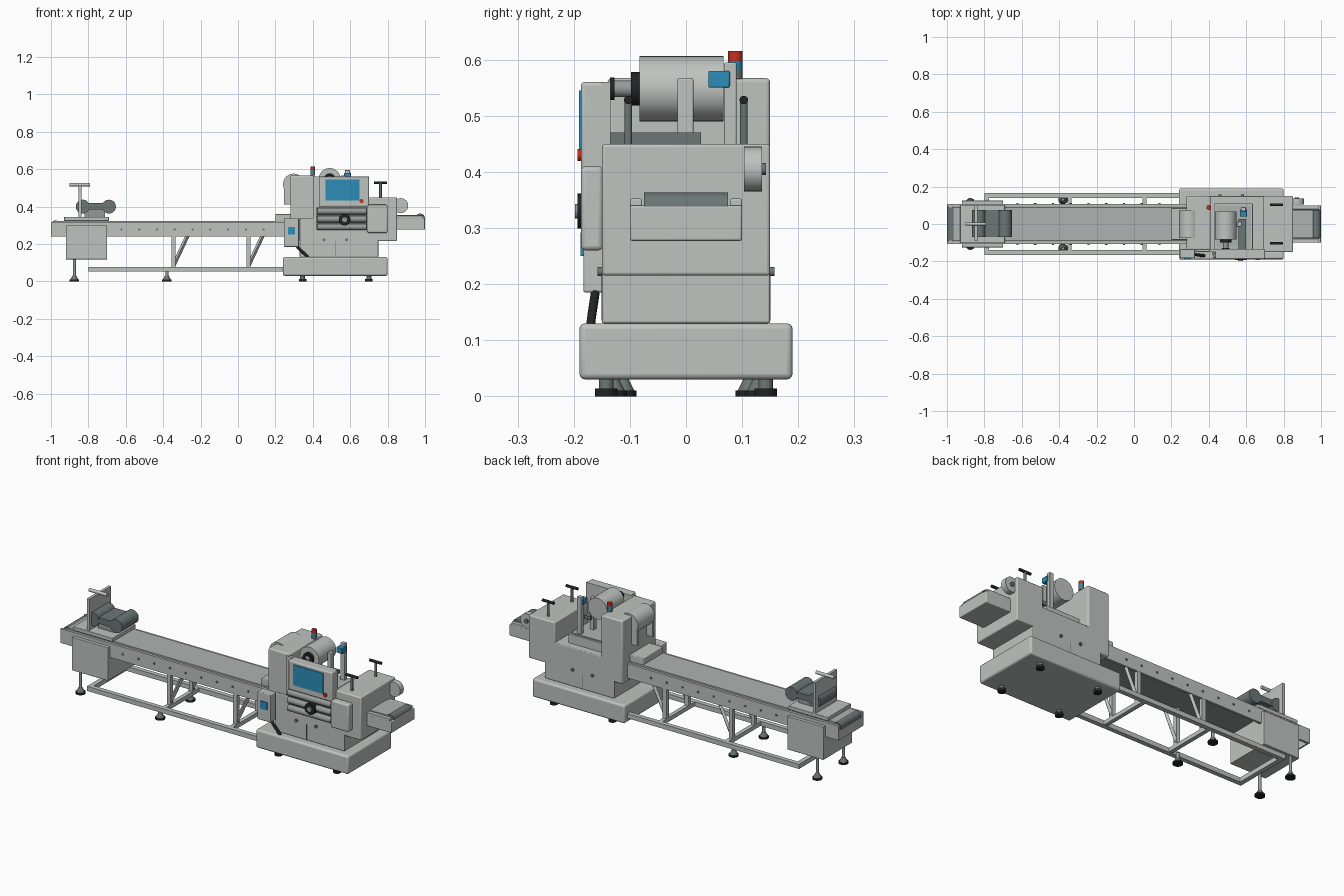
import bpy, math
from mathutils import Vector

cube = bpy.data.objects.get("Cube")
if cube:
    bpy.data.objects.remove(cube, do_unlink=True)


def material(name, r, g, b):
    m = bpy.data.materials.new(name)
    m.use_nodes = True
    m.diffuse_color = (r, g, b, 1)
    bsdf = next(n for n in m.node_tree.nodes if n.type == "BSDF_PRINCIPLED")
    bsdf.inputs["Base Color"].default_value = (r, g, b, 1)
    return m


LIGHT = material("light grey", .52, .55, .53)
BELT = material("belt grey", .42, .45, .44)
STEEL = material("steel grey", .30, .33, .32)
DARK = material("dark grey", .15, .18, .18)
BLACK = material("black", .015, .017, .018)
BLUE = material("blue", .025, .27, .48)
RED = material("red", .55, .03, .015)


def box(name, x, y, z, mat, bevel=0):
    """Box from (low, high) pairs on each axis."""
    bpy.ops.mesh.primitive_cube_add(size=1, location=[(a + b) / 2 for a, b in (x, y, z)])
    ob = bpy.context.object
    ob.name = name
    ob.scale = [b - a for a, b in (x, y, z)]
    bpy.ops.object.transform_apply(location=False, rotation=False, scale=True)
    ob.data.materials.append(mat)
    if bevel:
        mod = ob.modifiers.new("Bevel", "BEVEL")
        mod.width, mod.segments = bevel, 3
        bpy.ops.object.shade_smooth_by_angle(angle=math.radians(35))
    return ob


def rod(name, a, b, r, mat, r2=None, sides=32):
    """Cylinder or cone between two points."""
    a, b = Vector(a), Vector(b)
    bpy.ops.mesh.primitive_cone_add(vertices=sides, radius1=r, radius2=r if r2 is None else r2,
                                    depth=(b - a).length, location=(a + b) / 2)
    ob = bpy.context.object
    ob.name = name
    ob.rotation_euler = (b - a).to_track_quat("Z", "Y").to_euler()
    ob.data.materials.append(mat)
    bpy.ops.object.shade_smooth_by_angle(angle=math.radians(40))
    return ob


def both(y0, y1):
    """The same y range on the back and the front side."""
    return (("back", (y0, y1)), ("front", (-y1, -y0)))


# Cabinet base and body
box("machine_base", (.24, .80), (-.19, .19), (.03, .13), LIGHT, .01)
box("lower_body", (.33, .75), (-.15, .15), (.13, .34), LIGHT, .004)
box("infeed_tower", (.28, .41), (-.14, .15), (.22, .567), LIGHT, .008)
box("outfeed_housing", (.69, .85), (-.15, .15), (.215, .45), LIGHT, .006)
box("middle_tray", (.43, .635), (-.135, .11), (.33, .39), LIGHT, .003)
box("tray_top", (.44, .625), (-.125, .10), (.389, .395), BELT)
box("front_wall", (.40, .70), (-.15, -.135), (.22, .56), LIGHT)
box("infeed_cover", (.20, .30), (-.085, .085), (.32, .36), LIGHT, .004)
for side, s in (("back", 1), ("front", -1)):
    for x in (.46, .58):
        rod("body_knob_" + side, (x, s * .148, .222), (x, s * .158, .222), .008, DARK)
    box("body_seam_" + side, (.519, .522), sorted((s * .149, s * .151)), (.135, .215), DARK)

# Operator panel, sealing rollers and side boxes
box("operator_panel", (.435, .70), (-.187, -.135), (.40, .56), LIGHT, .006)
box("screen", (.468, .65), (-.191, -.186), (.433, .545), BLUE)
rod("panel_button", (.66, -.186, .43), (.66, -.193, .43), .011, RED)
box("roller_recess", (.42, .69), (-.165, -.148), (.275, .395), DARK)
for z in (.375, .333, .291):
    rod("front_roller", (.425, -.168, z), (.688, -.168, z), .017, STEEL)
rod("adjust_knob", (.57, -.16, .33), (.57, -.193, .33), .031, BLACK)
rod("adjust_knob_hub", (.57, -.19, .33), (.57, -.198, .33), .013, STEEL)
box("side_cover", (.69, .80), (-.187, -.148), (.26, .41), LIGHT, .008)
box("switch_box", (.245, .325), (-.183, -.135), (.185, .337), LIGHT, .004)
box("switch_plate", (.266, .306), (-.188, -.182), (.25, .292), BLUE)

# Cable from the switch box to the base
curve = bpy.data.curves.new("cable", "CURVE")
curve.dimensions = "3D"
curve.bevel_depth = .008
spline = curve.splines.new("NURBS")
points = [(.31, -.16, .20), (.32, -.163, .17), (.36, -.168, .15), (.375, -.17, .125)]
spline.points.add(len(points) - 1)
for p, co in zip(spline.points, points):
    p.co = (*co, 1)
spline.use_endpoint_u = True
curve.materials.append(BLACK)
bpy.context.collection.objects.link(bpy.data.objects.new("cable", curve))

# Film roll on its shaft
rod("film_roll", (.49, -.083, .548), (.49, .067, .548), .058, LIGHT, sides=48)
rod("film_flange", (.49, -.098, .548), (.49, -.083, .548), .03, BLACK)
rod("film_shaft", (.49, -.135, .548), (.49, -.09, .548), .015, STEEL)
rod("film_collar", (.49, -.135, .548), (.49, -.127, .548), .02, BLACK)
box("roll_post", (.55, .575), (-.015, .013), (.39, .567), LIGHT, .003)
rod("roll_axle", (.48, 0, .548), (.57, 0, .548), .008, STEEL)
box("guide_bar", (.56, .60), (-.135, .027), (.45, .47), DARK)
rod("tower_roll", (.297, -.075, .52), (.297, .072, .52), .056, LIGHT, sides=48)
for side, y in both(.06, .072):
    box("tower_roll_bracket_" + side, (.245, .29), y, (.41, .52), LIGHT)

# Sensor and beacon
box("sensor_post", (.572, .598), (.068, .09), (.39, .595), LIGHT, .003)
box("sensor", (.566, .604), (.04, .078), (.55, .58), BLUE, .003)
for name, z0, z1, mat in (("beacon_stem", .565, .582, DARK), ("beacon_ring", .582, .597, BLUE),
                          ("beacon_cap", .597, .615, RED)):
    rod(name, (.40, .088, z0), (.40, .088, z1), .013, mat)

# Height handles on the outfeed housing
for side, s in (("back", 1), ("front", -1)):
    y = s * .103
    rod("handle_stem_" + side, (.762, y, .445), (.762, y, .53), .007, DARK)
    rod("handle_bar_" + side, (.727, y, .528), (.797, y, .528), .0075, BLACK)

# Outfeed belt and its wheel
box("outfeed_bed", (.84, 1.0), (-.10, .10), (.277, .34), LIGHT, .004)
box("outfeed_belt", (.85, .965), (-.075, .075), (.338, .355), BELT)
rod("outfeed_roller", (.974, -.075, .338), (.974, .075, .338), .025, DARK)
for side, y in both(.078, .10):
    box("outfeed_rail_" + side, (.85, .99), y, (.335, .352), LIGHT, .003)
rod("outfeed_wheel", (.87, .103, .405), (.87, .135, .405), .04, LIGHT)
rod("outfeed_wheel_hub", (.87, .135, .405), (.87, .143, .405), .011, DARK)

# Infeed conveyor
box("conveyor_bed", (-.97, .35), (-.096, .096), (.275, .315), STEEL)
box("conveyor_belt", (-.975, .30), (-.088, .088), (.314, .324), BELT)
rod("conveyor_end_roller", (-.975, -.088, .302), (-.975, .088, .302), .024, DARK)
for side, y in both(.094, .107):
    box("conveyor_rail_" + side, (-1.0, .33), y, (.24, .318), LIGHT)
    s = 1 if side == "back" else -1
    for i in range(9):
        x = -.623 + i * .095
        rod("rail_bolt_" + side, (x, s * .105, .278), (x, s * .111, .278), .006, DARK, sides=12)
box("conveyor_end_plate", (-1.0, -.992), (-.1, .1), (.24, .29), LIGHT)
box("motor_box", (-.92, -.70), (-.125, .125), (.118, .30), LIGHT, .003)

# Lower frame, legs and braces
for side, y in both(.14, .165):
    box("frame_rail_" + side, (-.80, .25), y, (.053, .078), LIGHT)
box("frame_end_bar", (-.80, -.775), (-.14, .14), (.053, .078), LIGHT)
for x in (-.345, .056):
    box("frame_cross_bar", (x - .011, x + .011), (-.145, .145), (.055, .077), LIGHT)
    for side, s in (("back", 1), ("front", -1)):
        y = s * .095
        box("leg_" + side, (x - .011, x + .011), (y - .011, y + .011), (.07, .28), LIGHT)
        rod("leg_brace_" + side, (x, y, .085), (x + .078, y, .25), .011, LIGHT, sides=4)

# Levelling feet and base feet
for side, s in (("back", 1), ("front", -1)):
    for x, y, top in ((-.875, s * .113, .125), (-.38, s * .13, .06)):
        rod("foot_pad_" + side, (x, y, 0), (x, y, .01), .025, BLACK)
        rod("foot_cone_" + side, (x, y, .01), (x, y, .032), .021, DARK, .01)
        rod("foot_stem_" + side, (x, y, .03), (x, y, top), .008, STEEL)
    for x in (.345, .70):
        rod("base_foot_" + side, (x, s * .142, 0), (x, s * .142, .014), .02, BLACK)
        rod("base_foot_stem_" + side, (x, s * .142, .012), (x, s * .142, .035), .013, DARK)

# Product feeder on the infeed end
box("feeder_plate", (-.93, -.69), (-.10, .10), (.324, .345), LIGHT, .003)
box("feeder_support", (-.82, -.71), (-.04, .04), (.34, .385), STEEL)
box("feeder_belt", (-.835, -.665), (-.068, .072), (.385, .418), DARK)
for x in (-.83, -.69):
    rod("feeder_roller", (x, -.07, .40), (x, .074, .40), .037, DARK)
box("feeder_back_plate", (-.853, -.838), (-.09, .10), (.345, .515), LIGHT)
rod("feeder_handle", (-.90, 0, .517), (-.79, 0, .517), .009, LIGHT)
